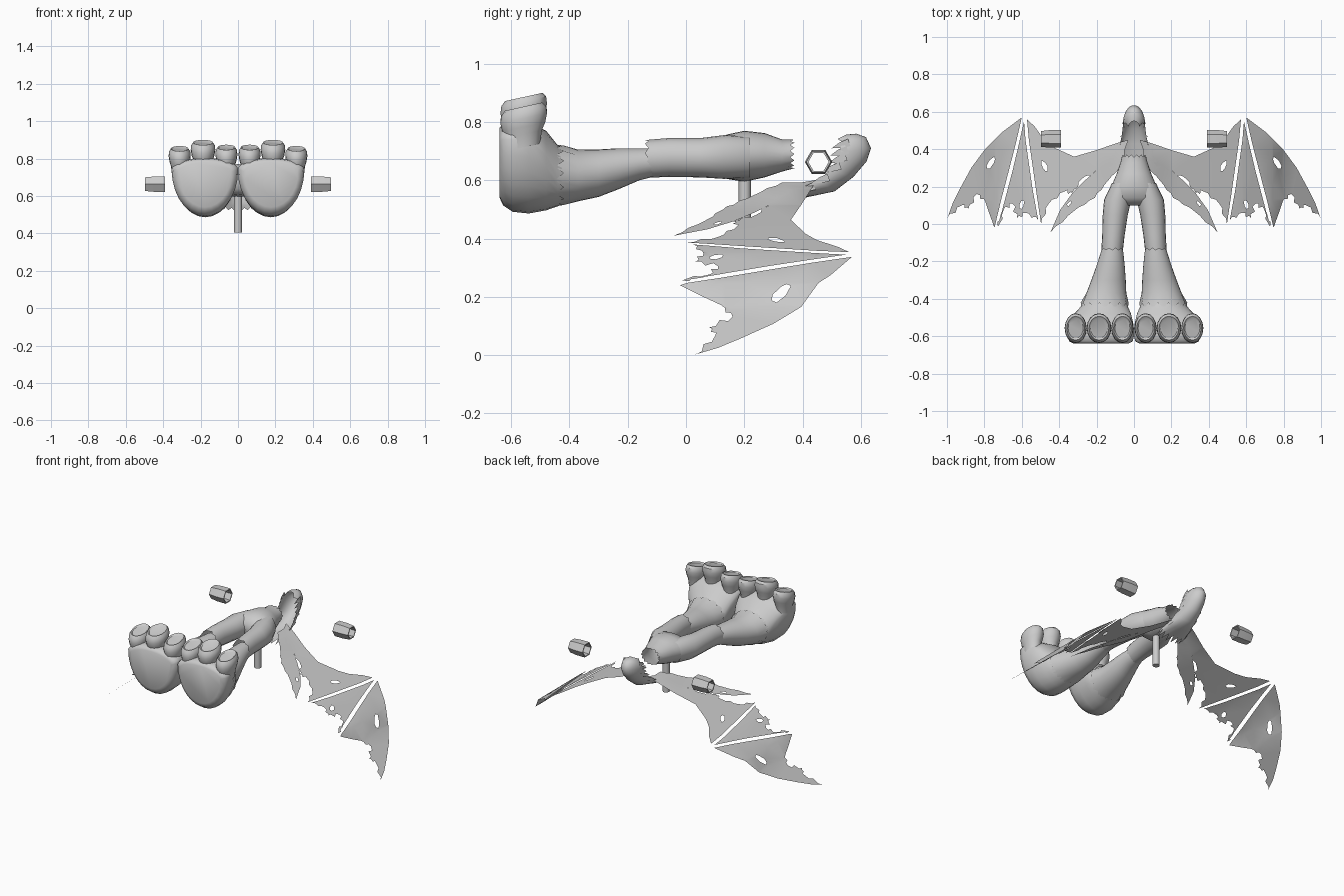
import bpy, bmesh, math, random
from mathutils import Vector

random.seed(4)
if "Cube" in bpy.data.objects:
    bpy.data.objects.remove(bpy.data.objects["Cube"])

grey = bpy.data.materials.new("plain grey")
grey.use_nodes = True
grey.diffuse_color = (0.6, 0.6, 0.6, 1)
grey.node_tree.nodes["Principled BSDF"].inputs["Base Color"].default_value = grey.diffuse_color


def finish(name, bm, mirror=False, angle=50):
    """Turn a bmesh into a smooth-shaded object, optionally mirrored across x."""
    mesh = bpy.data.meshes.new(name)
    bm.to_mesh(mesh)
    bm.free()
    mesh.shade_smooth()
    mesh.set_sharp_from_angle(angle=math.radians(angle))
    mesh.materials.append(grey)
    obj = bpy.data.objects.new(name, mesh)
    bpy.context.collection.objects.link(obj)
    if mirror:
        obj.modifiers.new("mirror", 'MIRROR').use_mirror_merge = False
    return obj


def skin(rings, closed=True, cap_start=False, cap_end=False):
    """Join rows of points with quads."""
    bm = bmesh.new()
    rows = [[bm.verts.new(p) for p in ring] for ring in rings]
    count = len(rows[0])
    for a, b in zip(rows, rows[1:]):
        for i in range(count if closed else count - 1):
            j = (i + 1) % count
            bm.faces.new((a[i], a[j], b[j], b[i]))
    if cap_start:
        bm.faces.new(rows[0])
    if cap_end:
        bm.faces.new(rows[-1])
    if closed:
        bmesh.ops.recalc_face_normals(bm, faces=bm.faces)
    return bm


def limb(name, sections, sides=20, start_jag=0, end_jag=0, cap=False, mirror=True):
    """Loft along y; sections are (y, centre x, half width, low z, high z, waist)."""
    rings = []
    for n, (y, cx, w, low, high, waist) in enumerate(sections):
        mid = low + waist * (high - low)
        jag = start_jag if n == 0 else end_jag if n == len(sections) - 1 else 0
        ring = []
        for i in range(sides):
            a = math.tau * i / sides
            s = math.sin(a)
            z = mid + s * ((high - mid) if s > 0 else (mid - low))
            ring.append((cx + w * math.cos(a), y + jag * (-1) ** i, z))
        rings.append(ring)
    return finish(name, skin(rings, cap_end=cap), mirror)


# Hips with a ragged open waist
limb("hips", [
    (.365, 0, .062, .64, .74, .5),
    (.33, 0, .072, .63, .74, .5),
    (.27, 0, .092, .61, .762, .5),
    (.2, 0, .122, .595, .77, .5),
    (.14, 0, .14, .605, .757, .5),
    (.1, 0, .1, .64, .72, .5),
], sides=28, start_jag=.007, cap=True, mirror=False)

# Thighs end in a small torn hem
limb("thigh", [
    (.22, .062, .055, .61, .75, .5),
    (.13, .087, .073, .605, .755, .5),
    (.05, .1, .067, .61, .745, .5),
    (-.06, .11, .06, .612, .745, .5),
    (-.135, .116, .058, .608, .738, .5),
], end_jag=.006)

# Lower legs end in a zigzag cuff
limb("shin", [
    (-.1, .114, .05, .615, .71, .5),
    (-.16, .118, .062, .6, .71, .5),
    (-.23, .126, .077, .57, .71, .5),
    (-.3, .136, .092, .543, .706, .5),
    (-.37, .148, .107, .528, .705, .5),
    (-.435, .157, .128, .512, .722, .54),
], sides=28, end_jag=.014)

limb("foot", [
    (-.39, .153, .106, .53, .7, .5),
    (-.44, .158, .125, .511, .72, .55),
    (-.48, .168, .152, .497, .77, .7),
    (-.54, .175, .173, .486, .8, .8),
    (-.595, .177, .178, .492, .803, .8),
    (-.627, .177, .17, .513, .797, .8),
    (-.64, .177, .145, .54, .78, .8),
], sides=28, cap=True)

# Three upright toes per foot, tilted tops with flat nails
toe_profile = [(-.14, .7), (-.095, .78), (-.07, .92), (-.04, 1), (-.015, .96), (0, .8), (-.006, .68)]
for name, x, radius, top in (("inner_toe", .062, .059, .86),
                             ("middle_toe", .187, .066, .886),
                             ("outer_toe", .312, .059, .853)):
    rings = []
    for drop, scale in toe_profile:
        ring = []
        for i in range(16):
            a = math.tau * i / 16
            dy = math.sin(a) * .08 * scale
            ring.append((x + radius * scale * math.cos(a), dy - .557, top + drop + dy * .22))
        rings.append(ring)
    finish(name, skin(rings, cap_end=True), mirror=True, angle=35)

# Short peg under the hips
bm = bmesh.new()
bmesh.ops.create_cone(bm, cap_ends=True, segments=12, radius1=.021, radius2=.021, depth=.22)
bmesh.ops.translate(bm, verts=bm.verts, vec=(0, .202, .514))
finish("peg", bm)

# Six-sided open wrist cuffs with a thin wall
rings = []
for x, radius in ((.39, .04), (.39, .047), (.45, .047), (.497, .042), (.497, .035), (.39, .04)):
    rings.append([(x, .455 + radius * math.cos(math.tau * i / 6),
                   .663 + radius * math.sin(math.tau * i / 6)) for i in range(6)])
finish("wrist_cuff", skin(rings), mirror=True, angle=30)

# Hair: a curved shell; rows are (spine y, spine z, rim y, rim z, half width)
hair_rows = [
    (.55, .757, .52, .742, .028),
    (.585, .76, .54, .73, .045),
    (.618, .748, .53, .715, .056),
    (.635, .71, .53, .695, .06),
    (.62, .665, .515, .665, .06),
    (.575, .612, .495, .635, .062),
    (.51, .562, .455, .6, .068),
    (.43, .545, .4, .572, .082),
    (.36, .535, .36, .553, .092),
]
rings = []
for n, (sy, sz, ry, rz, w) in enumerate(hair_rows):
    ring = []
    for i in range(17):
        a = math.pi * (i / 16 - .5)
        c = math.cos(a)
        # Long locks on the lowest row
        lock = (.05 if i % 2 else 0) if n == len(hair_rows) - 1 else 0
        ring.append((w * math.sin(a), ry + (sy - ry) * c - lock, rz + (sz - rz) * c - lock * .3))
    rings.append(ring)
finish("hair", skin(rings, closed=False))


def lock_of_hair(name, root, tip, width):
    """A flat pointed lock from root to tip."""
    root, tip = Vector(root), Vector(tip)
    side = (tip - root).cross(Vector((1, 0, 0))).normalized() * width
    middle = root.lerp(tip, .5)
    bm = bmesh.new()
    bm.faces.new([bm.verts.new(p) for p in (root + side, root - side, middle - side * .8, tip, middle + side * .8)])
    finish(name, bm, mirror=True)


# Loose locks along the rim of the hair
for n, (y, z) in enumerate(((.54, .73), (.535, .705), (.53, .68), (.51, .65), (.47, .61), (.42, .58))):
    lock_of_hair("side_lock_" + str(n), (.057 + n * .003, y + .02, z), (.05 + n * .006, y - .04, z - .02), .013)


def ragged(points, steps=4, depth=.011):
    """Add torn notches along a path."""
    out = []
    for a, b in zip(points, points[1:]):
        a, b = Vector(a), Vector(b)
        across = Vector((a.y - b.y, b.x - a.x)).normalized()
        for i in range(steps):
            shift = 0 if i == 0 else depth * random.uniform(.4, 1) * (-1) ** i
            out.append(a.lerp(b, i / steps) + across * shift)
    return out + [Vector(points[-1])]


def tear(x, y, length, width, lean):
    """An uneven hole outline."""
    out = []
    for i in range(7):
        a = math.tau * i / 7
        u, v = length * math.cos(a) * random.uniform(.7, 1.1), width * math.sin(a) * random.uniform(.7, 1.2)
        out.append((x + u * math.cos(lean) - v * math.sin(lean), y + u * math.sin(lean) + v * math.cos(lean)))
    return out


# Droop of the wings: height for each distance from the middle
droop = [(0, .615), (.1, .57), (.2, .515), (.4, .43), (.58, .35), (.74, .248), (.8, .165), (.9, .083), (1, 0)]


def height(x):
    for (a, za), (b, zb) in zip(droop, droop[1:]):
        if x <= b:
            return za + (zb - za) * (x - a) / (b - a)
    return 0


def membrane(name, outline, holes=()):
    """Fill a flat outline with holes, then bend it down along the droop."""
    bm = bmesh.new()
    for loop in (outline, *holes):
        verts = [bm.verts.new((p[0], p[1], 0)) for p in loop]
        for i, v in enumerate(verts):
            bm.edges.new((verts[i - 1], v))
    bmesh.ops.triangle_fill(bm, edges=bm.edges[:], normal=(0, 0, 1), use_beauty=True)
    for x, _ in droop[1:-1]:
        bmesh.ops.bisect_plane(bm, geom=bm.verts[:] + bm.edges[:] + bm.faces[:],
                               plane_co=(x, 0, 0), plane_no=(1, 0, 0))
    for v in bm.verts:
        v.co.z = height(v.co.x)
    bmesh.ops.recalc_face_normals(bm, faces=bm.faces)
    finish(name, bm, mirror=True)


# Inner, middle and outer wing panels with narrow gaps between them
membrane("inner_wing_panel",
         [(.03, .45), (.1, .43), (.2, .395), (.32, .36), (.43, .41), (.48, .45), (.53, .52), (.572, .56),
          (.562, .45), (.545, .33), (.525, .19)]
         + ragged([(.497, .0), (.455, .11), (.37, .175), (.33, .16), (.28, .24), (.18, .29), (.07, .34)]),
         [tear(.48, .31, .033, .014, 1.1)])
membrane("middle_wing_panel",
         [(.588, .55), (.615, .43), (.648, .29), (.69, .13)]
         + ragged([(.728, -.015), (.695, .08), (.65, .11), (.625, .03), (.58, .06), (.512, .02)])
         + [(.543, .19), (.563, .33), (.58, .45)],
         [tear(.6, .105, .032, .012, 1.9)])
membrane("outer_wing_panel",
         [(.6, .57), (.7, .495), (.8, .395), (.87, .3), (.93, .19), (.97, .11)]
         + ragged([(.998, .03), (.92, .1), (.885, .08), (.84, .16), (.795, .12)])
         + [(.775, .06), (.746, -.02), (.71, .13), (.668, .29), (.632, .43)],
         [tear(.765, .325, .04, .014, -1)])

# Trailing ribbon below each wing
membrane("wing_ribbon",
         [(.05, .4), (.16, .32), (.26, .235), (.33, .165), (.395, .075)]
         + ragged([(.447, -.045), (.32, .07), (.21, .14), (.14, .23), (.05, .33)], depth=.005),
         [tear(.345, .11, .022, .008, -.9)])
